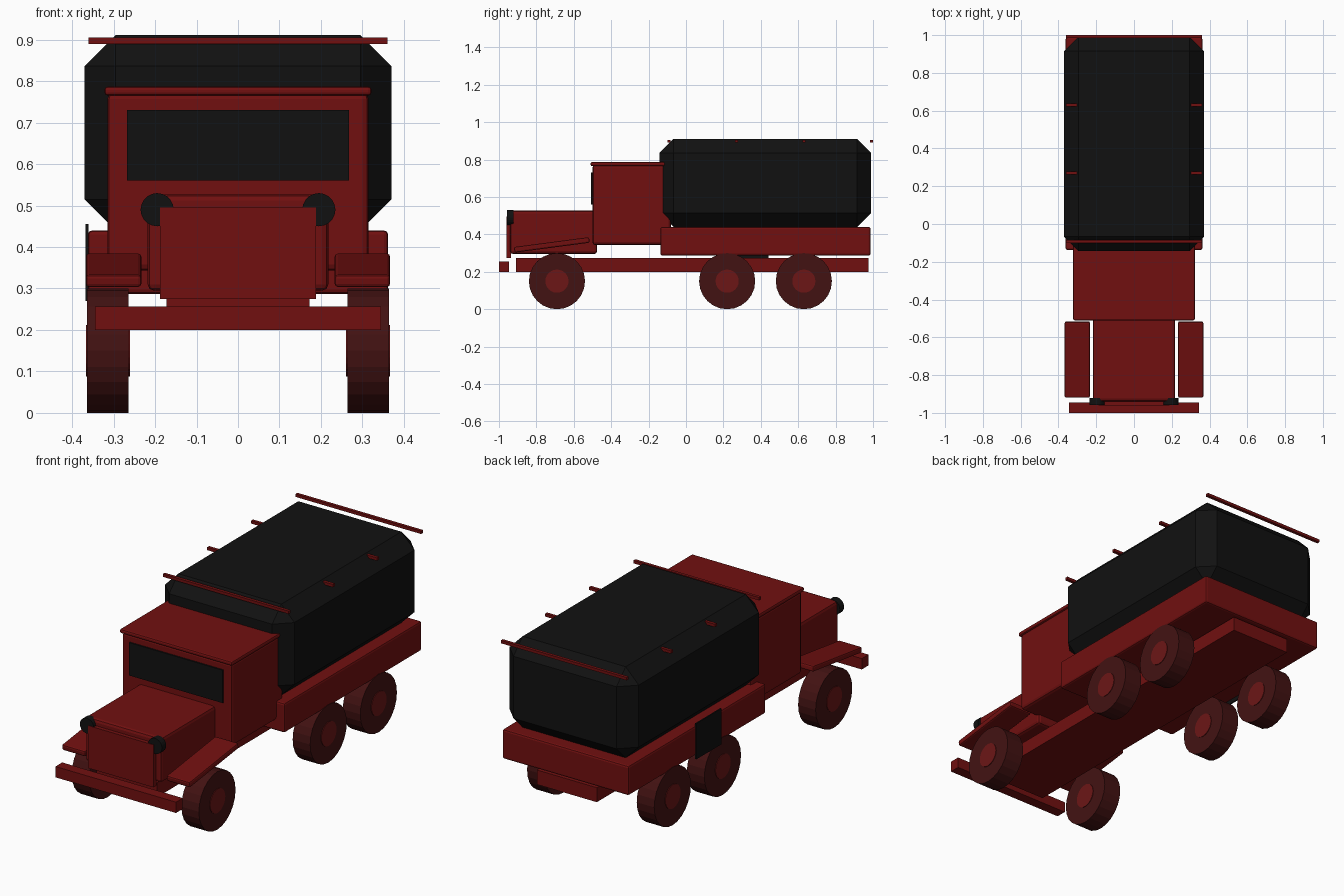
import bpy, math
from mathutils import Matrix

if "Cube" in bpy.data.objects:
    bpy.data.objects.remove(bpy.data.objects["Cube"])


def material(name, rgb):
    m = bpy.data.materials.new(name)
    m.diffuse_color = (*rgb, 1)
    m.use_nodes = True
    m.node_tree.nodes["Principled BSDF"].inputs["Base Color"].default_value = m.diffuse_color
    return m


RED = material("dark_red_paint", (0.165, 0.005, 0.005))
HUB = material("hub_red", (0.15, 0.008, 0.008))
TYRE = material("tyre_dark_maroon", (0.055, 0.006, 0.006))
BLACK = material("canvas_black", (0.0055, 0.0055, 0.0055))


def finish(ob, name, mat, bevel=0, segments=1):
    ob.name = name
    ob.data.materials.append(mat)
    if bevel:
        mod = ob.modifiers.new("bevel", 'BEVEL')
        mod.width = bevel
        mod.segments = segments
        mod.limit_method = 'ANGLE'
    return ob


def box(name, mat, x, y, z, bevel=0, segments=1, tilt=0):
    """Box from (min, max) ranges on each axis."""
    bpy.ops.mesh.primitive_cube_add(size=1)
    ob = bpy.context.object
    size = [r[1] - r[0] for r in (x, y, z)]
    ob.data.transform(Matrix.Diagonal((*size, 1)))
    ob.location = [(r[0] + r[1]) / 2 for r in (x, y, z)]
    ob.rotation_euler.x = tilt
    return finish(ob, name, mat, bevel, segments)


def cylinder(name, mat, loc, radius, depth, axis, sides=24, bevel=0):
    bpy.ops.mesh.primitive_cylinder_add(vertices=sides, radius=radius, depth=depth)
    ob = bpy.context.object
    rot = Matrix.Rotation(math.pi / 2, 4, 'Y' if axis == 'X' else 'X')
    ob.data.transform(rot)
    ob.location = loc
    return finish(ob, name, mat, bevel)


# Chassis and bumper
box("chassis", RED, (-0.172, 0.172), (-0.91, 0.975), (0.2, 0.275))
box("front_bumper", RED, (-0.345, 0.345), (-1.0, -0.945), (0.2, 0.256))

# Hood and grille
box("hood", RED, (-0.218, 0.218), (-0.94, -0.475), (0.295, 0.527), 0.015, 2)
box("grille", RED, (-0.188, 0.188), (-0.96, -0.935), (0.275, 0.495))

# Cab, roof and windscreen
box("cab", RED, (-0.315, 0.315), (-0.5, -0.08), (0.343, 0.772), 0.015, 2)
box("cab_roof", RED, (-0.322, 0.322), (-0.51, -0.11), (0.765, 0.787), 0.008, 2)
box("windscreen", BLACK, (-0.268, 0.268), (-0.508, -0.499), (0.56, 0.73))

# Cargo bed, canvas cover and side plate
box("cargo_bed", RED, (-0.362, 0.362), (-0.137, 0.987), (0.287, 0.44), 0.01, 2)
box("canvas_cover", BLACK, (-0.37, 0.37), (-0.142, 0.99), (0.44, 0.911), 0.075)
box("side_plate", BLACK, (-0.368, -0.361), (0.235, 0.44), (0.27, 0.455))

# Canvas bows across the top
for y in (-0.092, 0.27, 0.63, 0.992):
    box("canvas_bow", RED, (-0.36, 0.36), (y - 0.008, y + 0.008), (0.89, 0.905))

for s, side in ((-1, "left"), (1, "right")):
    # Sloping fenders
    cx = s * 0.3
    box(side + "_fender", RED, (cx - 0.067, cx + 0.067), (-0.92, -0.515),
        (0.329, 0.359), 0.008, 2, tilt=math.radians(7.5))
    # Headlights
    cylinder(side + "_headlight", BLACK, (s * 0.195, -0.94, 0.49), 0.04, 0.035, 'Y', 20)
    # Wheels with hubs
    for y in (-0.69, 0.22, 0.63):
        cylinder(side + "_tyre", TYRE, (s * 0.314, y, 0.15), 0.15, 0.1, 'X')
        cylinder(side + "_hub", HUB, (s * 0.314, y, 0.15), 0.062, 0.106, 'X')
